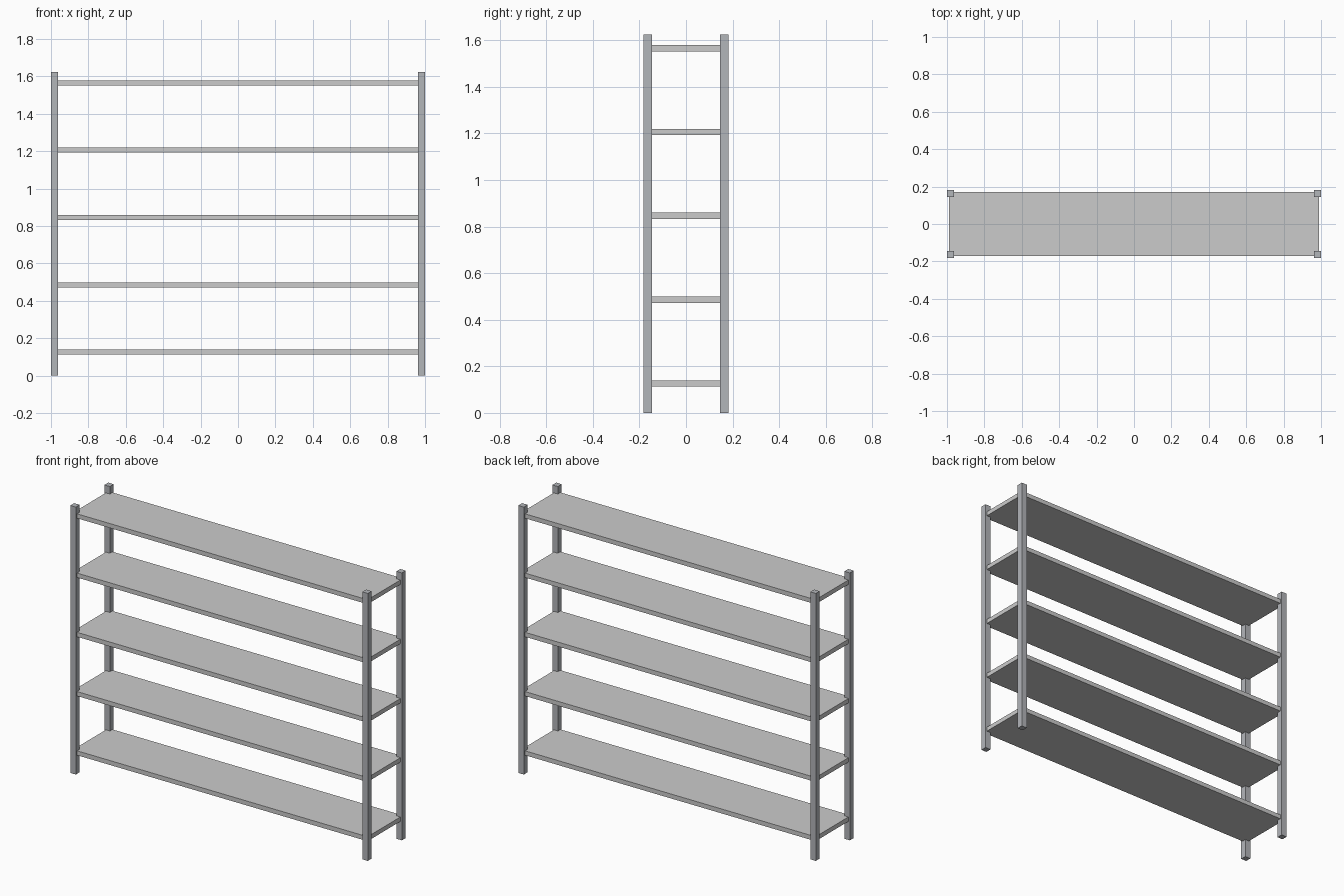
import bpy

if "Cube" in bpy.data.objects:
    bpy.data.objects.remove(bpy.data.objects["Cube"])

HEIGHT = 1.625
POST = 0.037                 # square post width
POST_X, POST_Y = 1 - POST / 2, 0.182 - POST / 2
SHELF_SIZE = (1.98, 0.34, 0.027)
FIRST_SHELF, SHELF_STEP = 0.126, 0.36


def box(name, centre, size, material=None):
    bpy.ops.mesh.primitive_cube_add(size=1, location=centre)
    obj = bpy.context.object
    obj.name = name
    obj.scale = size
    bpy.ops.object.transform_apply(location=False, rotation=False, scale=True)
    if material:
        obj.data.materials.append(material)
    return obj


steel = bpy.data.materials.new("dark_steel")
steel.diffuse_color = (0.45, 0.465, 0.49, 1)
steel.use_nodes = True
steel.node_tree.nodes["Principled BSDF"].inputs["Base Color"].default_value = steel.diffuse_color

# Four corner posts
for side, sx in (("left", -1), ("right", 1)):
    for end, sy in (("front", -1), ("back", 1)):
        box(f"{end}_{side}_post", (sx * POST_X, sy * POST_Y, HEIGHT / 2),
            (POST, POST, HEIGHT), steel)

# Five evenly spaced shelves, their corners let into the posts
for i in range(5):
    box(f"shelf_{i + 1}", (0, 0, FIRST_SHELF + i * SHELF_STEP), SHELF_SIZE)
